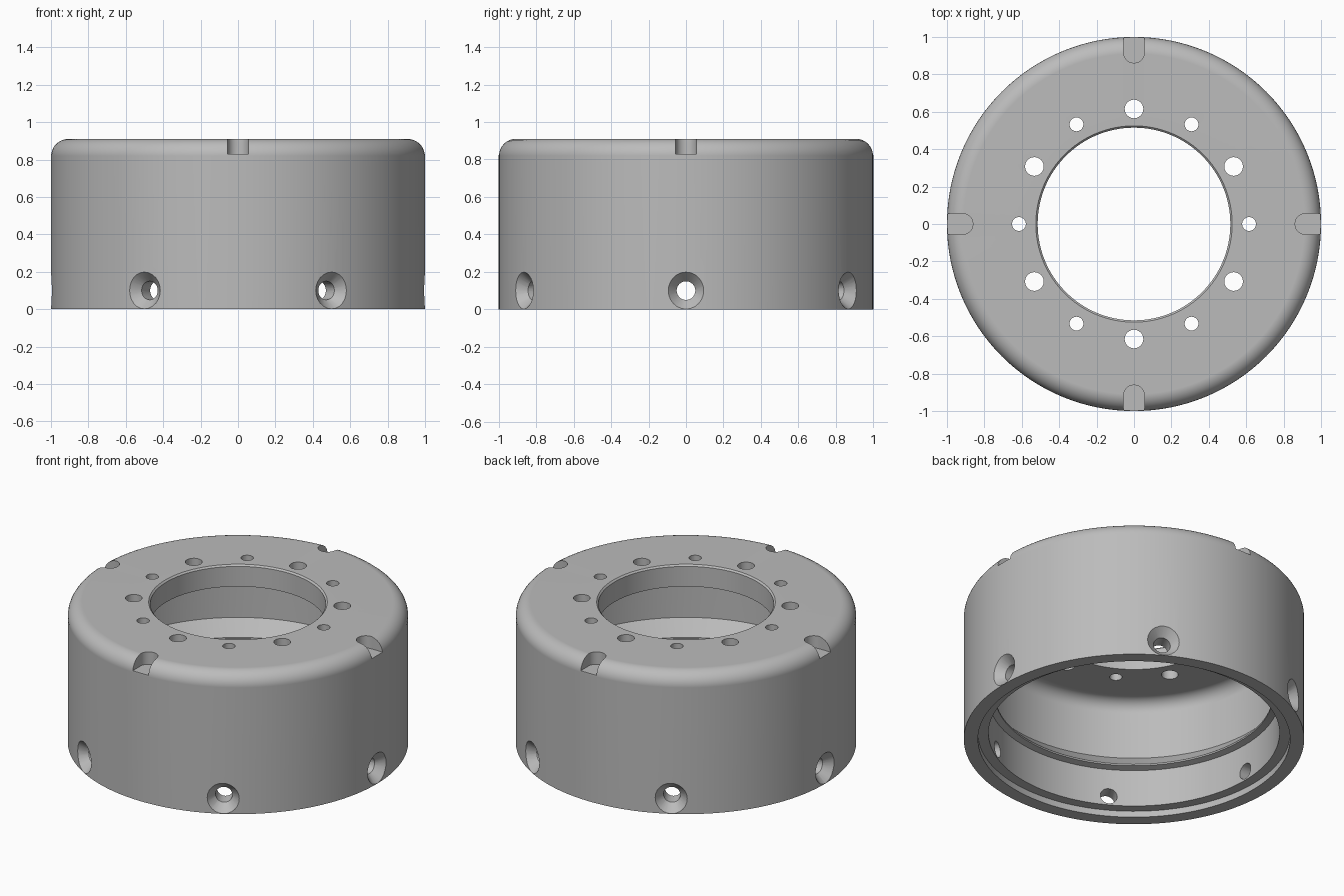
import bpy
import bmesh
from math import sin, cos, pi, radians
from mathutils import Matrix, Vector

old = bpy.data.objects.get("Cube")
if old:
    bpy.data.objects.remove(old, do_unlink=True)

HEIGHT = 0.91
SEGMENTS = 128

grey = bpy.data.materials.new("machined_grey")
grey.use_nodes = True
grey.diffuse_color = (0.5, 0.5, 0.5, 1)
grey.node_tree.nodes["Principled BSDF"].inputs["Base Color"].default_value = (0.5, 0.5, 0.5, 1)


def make_object(name, bm):
    bmesh.ops.recalc_face_normals(bm, faces=bm.faces[:])
    mesh = bpy.data.meshes.new(name)
    bm.to_mesh(mesh)
    bm.free()
    mesh.materials.append(grey)
    obj = bpy.data.objects.new(name, mesh)
    bpy.context.collection.objects.link(obj)
    return obj


def lathe(name, profile, segments):
    """Turn a closed (radius, z) profile around the z axis."""
    bm = bmesh.new()
    rings = [[bm.verts.new((r * cos(2 * pi * i / segments), r * sin(2 * pi * i / segments), z))
              for r, z in profile] for i in range(segments)]
    for i in range(segments):
        a, b = rings[i], rings[(i + 1) % segments]
        for j in range(len(profile)):
            k = (j + 1) % len(profile)
            bm.faces.new((a[j], b[j], b[k], a[k]))
    return make_object(name, bm)


def fillet(r, z, size, steps=8):
    """Quarter arc from the wall up to the flat, centred on (r, z)."""
    return [(r + size * cos(pi / 2 * i / steps), z + size * sin(pi / 2 * i / steps))
            for i in range(steps + 1)]


def cone(bm, matrix, r1, r2, depth, segments=24):
    bmesh.ops.create_cone(bm, cap_ends=True, segments=segments, radius1=r1,
                          radius2=r2, depth=depth, matrix=matrix)


def cut(body, name, bm):
    cutter = make_object(name, bm)
    cutter.hide_render = True
    mod = body.modifiers.new(name, 'BOOLEAN')
    mod.operation = 'DIFFERENCE'
    mod.solver = 'EXACT'
    mod.object = cutter
    bpy.ops.object.modifier_apply(modifier=mod.name)
    bpy.data.objects.remove(cutter, do_unlink=True)


# Hollow drum: rounded outside, stepped bore and undercut cavity inside
outside = [(1, 0)] + fillet(0.91, HEIGHT - 0.09, 0.09)
bore = [(0.525, HEIGHT), (0.515, HEIGHT - 0.01), (0.515, 0.77)]
cavity = fillet(0.82, 0.69, 0.08)[::-1]
mouth = [(0.9, 0.39), (0.815, 0.30), (0.815, 0.29), (0.855, 0.28),
         (0.855, 0.04), (0.917, 0.04), (0.917, 0)]
drum = lathe("drum_housing", outside + bore + cavity + mouth, SEGMENTS)
bpy.context.view_layer.objects.active = drum
drum.select_set(True)

# Bolt circle through the top, wide and narrow holes alternating
bm = bmesh.new()
for i in range(12):
    turn = Matrix.Rotation(radians(30 * i), 4, 'Z')
    radius = 0.05 if i % 2 else 0.037
    cone(bm, turn @ Matrix.Translation((0.615, 0, 0.84)), radius, radius, 0.4)
cut(drum, "bolt_holes", bm)

# Four round-ended notches in the top edge
bm = bmesh.new()
for i in range(4):
    turn = Matrix.Rotation(radians(90 * i), 4, 'Z')
    outline = [(1.2, -0.056), (1.2, 0.056)]
    outline += [(0.917 - 0.056 * sin(pi * k / 12), 0.056 * cos(pi * k / 12)) for k in range(13)]
    face = bm.faces.new([bm.verts.new(turn @ Vector((x, y, 0.83))) for x, y in outline])
    top = bmesh.ops.extrude_face_region(bm, geom=[face])["geom"]
    bmesh.ops.translate(bm, vec=(0, 0, 0.3),
                        verts=[v for v in top if isinstance(v, bmesh.types.BMVert)])
cut(drum, "edge_notches", bm)

# Six radial screw holes near the base, then their countersinks
outward = Matrix.Rotation(pi / 2, 4, 'Y')
for name, r1, r2, centre, depth in (("screw_holes", 0.05, 0.05, 0.95, 0.4),
                                    ("countersinks", 0.046, 0.134, 0.99, 0.1)):
    bm = bmesh.new()
    for i in range(6):
        turn = Matrix.Rotation(radians(60 * i), 4, 'Z')
        cone(bm, turn @ Matrix.Translation((centre, 0, 0.1)) @ outward, r1, r2, depth)
    cut(drum, name, bm)

# Smooth round surfaces, crisp machined edges
bpy.ops.object.shade_smooth_by_angle(angle=radians(30))
weighted = drum.modifiers.new("weighted_normals", 'WEIGHTED_NORMAL')
weighted.keep_sharp = True
